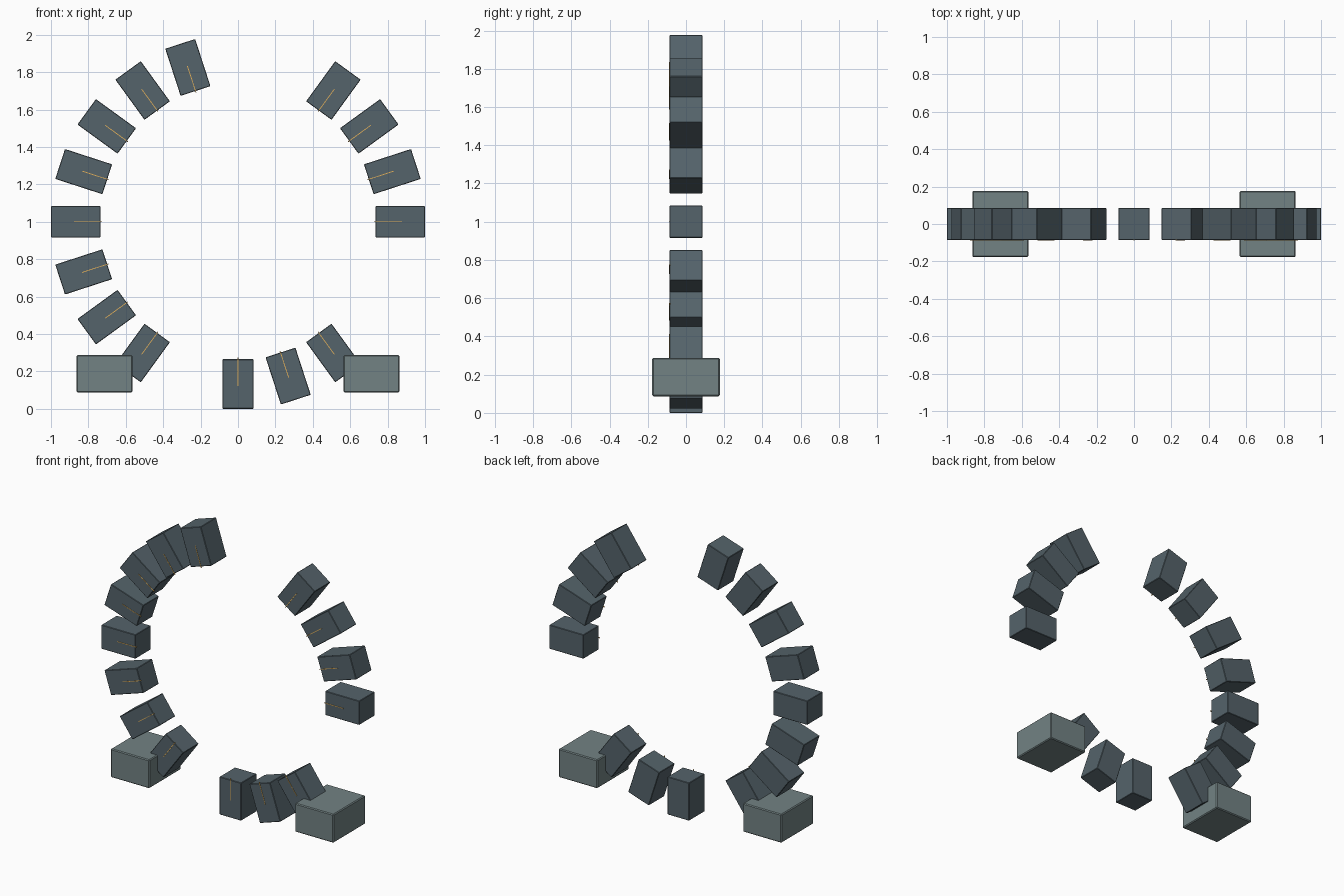
import bpy
from math import radians
from mathutils import Matrix

if "Cube" in bpy.data.objects:
    bpy.data.objects.remove(bpy.data.objects["Cube"])


def material(name, rgb):
    m = bpy.data.materials.new(name)
    m.diffuse_color = (*rgb, 1)
    m.use_nodes = True
    m.node_tree.nodes["Principled BSDF"].inputs["Base Color"].default_value = m.diffuse_color
    return m


DARK = material("dark_stone", (0.09, 0.125, 0.145))
PALE = material("pale_stone", (0.17, 0.225, 0.23))
GLOW = material("amber_inlay", (0.8, 0.45, 0.1))


def box(name, center, size, mat, bevel=0.0, frame=Matrix()):
    bpy.ops.mesh.primitive_cube_add(size=1)
    ob = bpy.context.object
    ob.name = name
    ob.data.transform(Matrix.Translation(center) @ Matrix.Diagonal((*size, 1)))
    ob.matrix_world = frame
    ob.data.materials.append(mat)
    if bevel:
        mod = ob.modifiers.new("bevel", "BEVEL")
        mod.width = bevel
        mod.segments = 1
    return ob


# Broken ring: 20 evenly spaced slots, some of them empty
MISSING = {4, 5, 14, 18, 19}
for i in range(20):
    if i in MISSING:
        continue
    frame = Matrix.Translation((0, 0, 1)) @ Matrix.Rotation(radians(-18 * i), 4, 'Y')
    box(f"ring_block_{i}", (0.8675, 0, 0), (0.265, 0.172, 0.168), DARK, 0.003, frame)
    # Thin radial inlay on the front face, poking out at the inner end
    box(f"block_inlay_{i}", (0.802, -0.085, 0), (0.15, 0.006, 0.004), GLOW, 0, frame)

# Footing blocks either side
for side, x in (("left", -1), ("right", 1)):
    box(f"footing_{side}", (0.714 * x, 0, 0.187), (0.3, 0.354, 0.2), PALE, 0.006)
